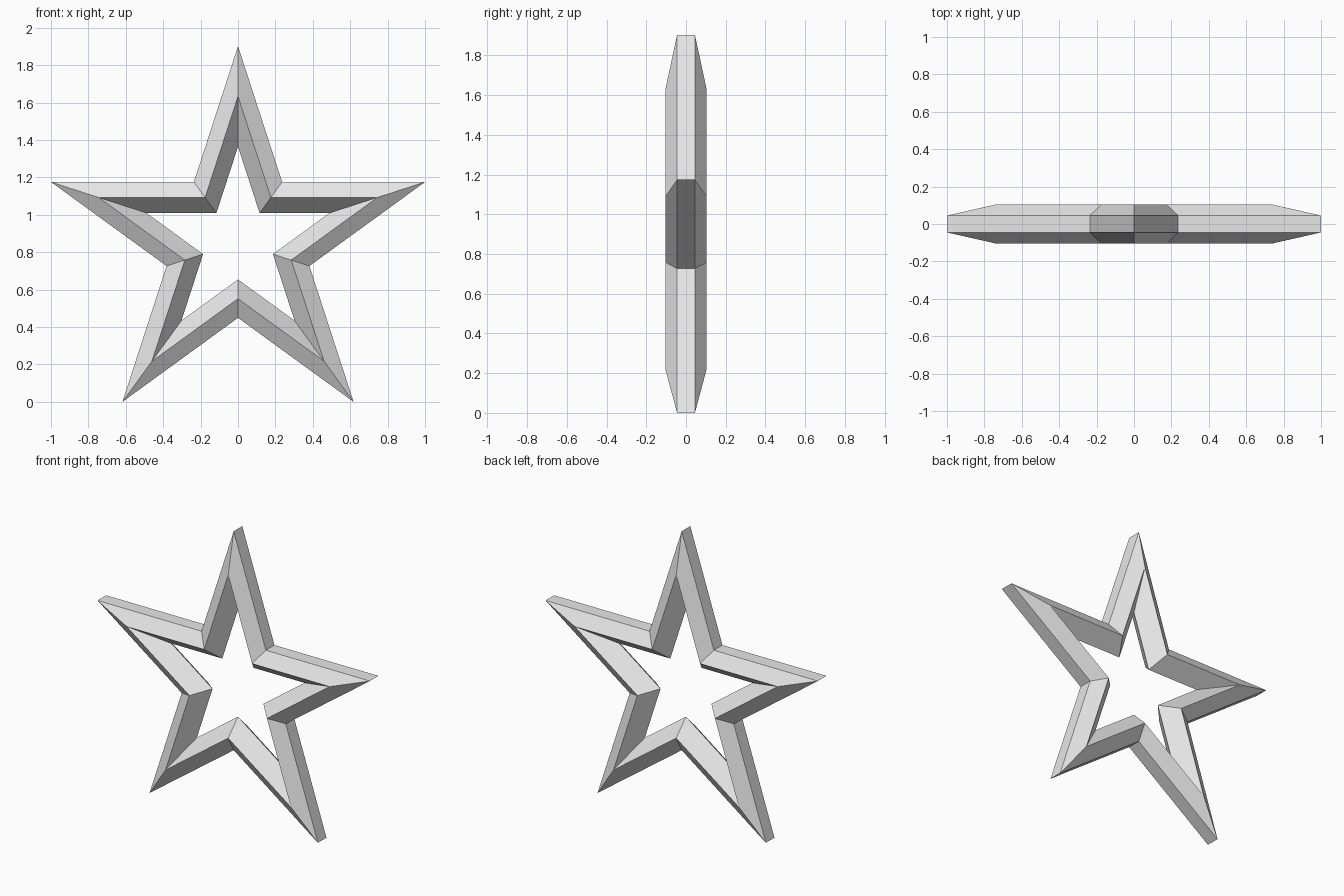
import bpy, bmesh
from math import sin, cos, pi

cube = bpy.data.objects.get("Cube")
if cube:
    bpy.data.objects.remove(cube, do_unlink=True)

POINTS = 5
TIP = 1 / cos(pi / 10)                        # tip radius for a width of 2
NOTCH = cos(2 * pi / 5) / cos(pi / 5)         # notch radius / tip radius
CENTRE_Z = TIP * cos(pi / 5)

# Frame cross-section: (tip radius, depth), pointed on the inside, flat outside
PROFILE = [(TIP, -0.045), (0.783, -0.103), (0.514, 0.0),
           (0.783, 0.103), (TIP, 0.045)]

grey = bpy.data.materials.new("light grey")
grey.use_nodes = True
colour = (0.8, 0.8, 0.8, 1)
grey.diffuse_color = colour
grey.node_tree.nodes["Principled BSDF"].inputs["Base Color"].default_value = colour

# Sweep the cross-section round the star, alternating tips and notches
bm = bmesh.new()
rings = []
for i in range(2 * POINTS):
    a = i * pi / POINTS
    k = NOTCH if i % 2 else 1
    rings.append([bm.verts.new((r * k * sin(a), y, CENTRE_Z + r * k * cos(a)))
                  for r, y in PROFILE])
n = len(PROFILE)
for i, ring in enumerate(rings):
    nxt = rings[(i + 1) % len(rings)]
    for j in range(n):
        m = (j + 1) % n
        bm.faces.new((ring[j], ring[m], nxt[m], nxt[j]))
bmesh.ops.recalc_face_normals(bm, faces=bm.faces)

mesh = bpy.data.meshes.new("star_frame")
bm.to_mesh(mesh)
bm.free()
mesh.materials.append(grey)
star = bpy.data.objects.new("star_frame", mesh)
bpy.context.collection.objects.link(star)
